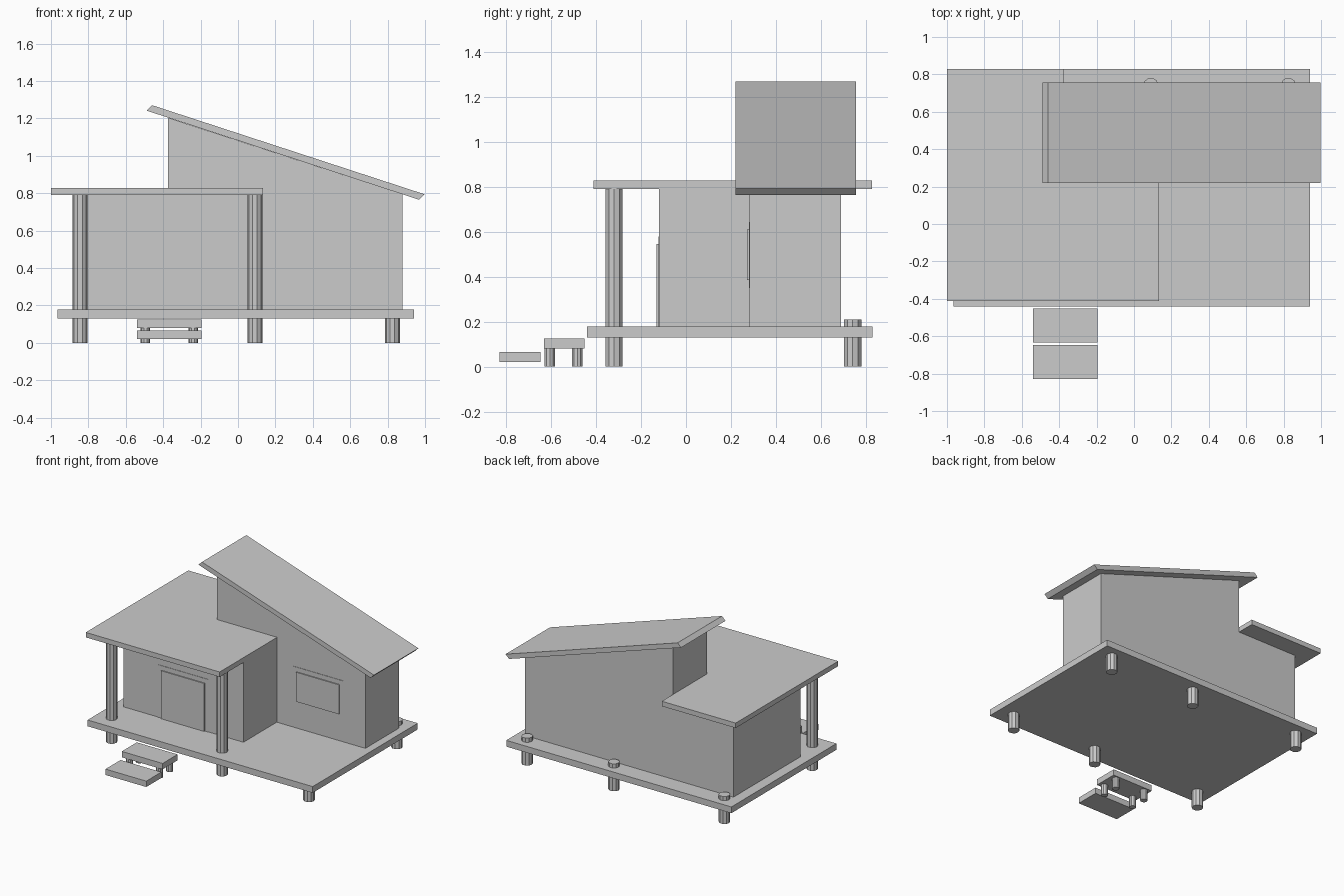
import bpy, math
from mathutils import Vector

if "Cube" in bpy.data.objects:
    bpy.data.objects.remove(bpy.data.objects["Cube"])


def mesh_object(name, verts, faces):
    me = bpy.data.meshes.new(name)
    me.from_pydata(verts, [], faces)
    me.update()
    ob = bpy.data.objects.new(name, me)
    bpy.context.collection.objects.link(ob)
    return ob


def prism(name, profile, offset):
    """Sweep a counter-clockwise (about offset) polygon along offset."""
    n = len(profile)
    base = [Vector(p) for p in profile]
    verts = base + [p + Vector(offset) for p in base]
    faces = [list(range(n))[::-1], list(range(n, 2 * n))]
    faces += [[i, (i + 1) % n, n + (i + 1) % n, n + i] for i in range(n)]
    return mesh_object(name, verts, faces)


def box(name, x0, x1, y0, y1, z0, z1):
    return prism(name, [(x0, y0, z0), (x1, y0, z0), (x1, y1, z0), (x0, y1, z0)],
                 (0, 0, z1 - z0))


def side_prism(name, xz, y0, y1):
    """Front-view outline, counter-clockwise seen from the front."""
    return prism(name, [(x, y1, z) for x, z in xz], (0, y0 - y1, 0))


def post(name, x, y, r, z0, z1, sides=10):
    ring = [(x + r * math.cos(2 * math.pi * i / sides),
             y + r * math.sin(2 * math.pi * i / sides), z0) for i in range(sides)]
    return prism(name, ring, (0, 0, z1 - z0))


# Deck
box("deck", -0.965, 0.94, -0.44, 0.83, 0.13, 0.178)

# House body: tall sloped hall joined with the low front wing
body = side_prism("house_walls", [(-0.885, 0.178), (0.88, 0.178), (0.88, 0.794),
                                  (-0.375, 1.203), (-0.375, 0.79), (-0.885, 0.79)],
                  0.283, 0.69)
wing = box("wing_cutter", -0.885, 0.13, -0.12, 0.5, 0.178, 0.79)
wing.hide_render = True
mod = body.modifiers.new("join_wing", 'BOOLEAN')
mod.operation = 'UNION'
mod.solver = 'EXACT'
mod.object = wing
bpy.context.view_layer.objects.active = body
body.select_set(True)
bpy.ops.object.modifier_apply(modifier=mod.name)
bpy.data.objects.remove(wing)

# Flat porch roof, notched around the hall
prism("porch_roof", [(x, y, 0.79) for x, y in
                     [(-1, -0.412), (0.133, -0.412), (0.133, 0.283),
                      (-0.375, 0.283), (-0.375, 0.828), (-1, 0.828)]], (0, 0, 0.038))

# Sloped roof slab
side_prism("sloped_roof", [(-0.488, 1.241), (0.968, 0.765), (0.997, 0.794), (-0.459, 1.27)],
           0.22, 0.757)

# Posts: two tall porch posts, one under the deck, three stubs at the back
for x, top in ((-0.845, 0.79), (0.09, 0.79), (0.825, 0.15)):
    post("front_post", x, -0.32, 0.04, 0, top)
    post("back_post", x, 0.742, 0.04, 0, 0.21)

# Door and window panels with thin trim behind
box("door", -0.56, -0.195, -0.131, -0.12, 0.178, 0.545)
box("door_trim", -0.595, -0.16, -0.123, -0.12, 0.178, 0.58)
box("window", 0.30, 0.665, 0.272, 0.283, 0.385, 0.61)
box("window_trim", 0.265, 0.70, 0.28, 0.283, 0.35, 0.645)

# Entrance steps and legs
box("upper_step", -0.54, -0.195, -0.633, -0.452, 0.08, 0.125)
box("lower_step", -0.54, -0.195, -0.83, -0.648, 0.02, 0.065)
for x in (-0.495, -0.24):
    for y in (-0.606, -0.484):
        post("step_leg", x, y, 0.025, 0, 0.08)
